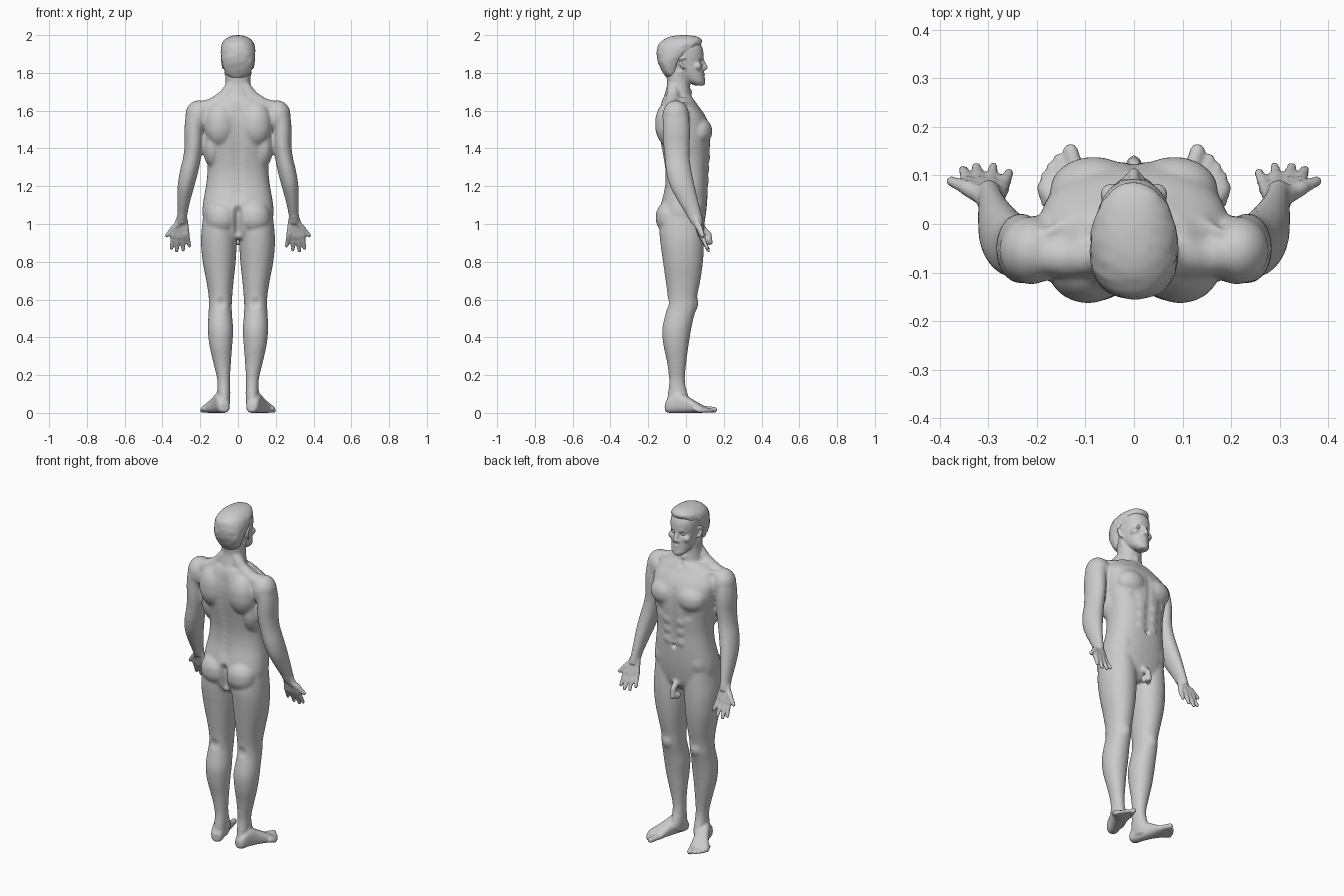
import bpy, bmesh, math
from mathutils import Vector, Matrix, kdtree, noise

ID = Matrix.Identity(4)


def skin(bm, rings):
    # bridge a stack of point rings and cap both ends
    rings = [[bm.verts.new(p) for p in ring] for ring in rings]
    n = len(rings[0])
    for a, b in zip(rings, rings[1:]):
        for k in range(n):
            bm.faces.new((a[k], a[(k + 1) % n], b[(k + 1) % n], b[k]))
    bm.faces.new(rings[0])
    bm.faces.new(rings[-1])


def spline(rows, steps=4):
    # Catmull-Rom interpolation through rows of numbers
    out = []
    for i in range(len(rows) - 1):
        a, b, c, d = (rows[max(i - 1, 0)], rows[i], rows[i + 1], rows[min(i + 2, len(rows) - 1)])
        for k in range(steps):
            t = k / steps
            out.append([0.5 * (2 * q + (r - p) * t + (2 * p - 5 * q + 4 * r - s) * t * t
                        + (3 * q - p - 3 * r + s) * t ** 3) for p, q, r, s in zip(a, b, c, d)])
    return out + [list(rows[-1])]


def loft(bm, rows, power=2.2, mat=ID, n=36):
    # rows: (z, x_min, x_max, y_min, y_max), superellipse sections
    unit = []
    for k in range(n):
        c, s = math.cos(2 * math.pi * k / n), math.sin(2 * math.pi * k / n)
        unit.append((math.copysign(abs(c) ** (2 / power), c), math.copysign(abs(s) ** (2 / power), s)))
    skin(bm, [[mat @ Vector(((x0 + x1) / 2 + (x1 - x0) / 2 * u, (y0 + y1) / 2 + (y1 - y0) / 2 * v, z))
               for u, v in unit] for z, x0, x1, y0, y1 in spline(rows)])


def capsule(bm, length, r0, r1, mat, n=12, h=4):
    # rounded rod along local z
    rings = []
    for r, z, sign in ((r0, 0, -1), (r1, length, 1)):
        for i in range(h):
            a = math.radians(86) * ((h - i) if sign < 0 else i + (length == 0)) / h
            rings.append([mat @ Vector((r * math.cos(a) * math.cos(2 * math.pi * k / n),
                                        r * math.cos(a) * math.sin(2 * math.pi * k / n),
                                        z + sign * r * math.sin(a))) for k in range(n)])
    skin(bm, rings)


def ball(bm, c, r, mat=ID):
    capsule(bm, 0, 1, 1, mat @ Matrix.LocRotScale(Vector(c), None, Vector(r)), 24, 7)


def chain(bm, pts, mat=ID):
    # rounded rods through (x, y, z, radius)
    for a, b in zip(pts, pts[1:]):
        d = Vector(b[:3]) - Vector(a[:3])
        capsule(bm, d.length, a[3], b[3],
                mat @ Matrix.LocRotScale(Vector(a[:3]), d.to_track_quat('Z', 'Y'), None))


def sym(rows):
    return [(z, -w, w, a, b) for z, w, a, b in rows]


def to_object(bm, name):
    bmesh.ops.recalc_face_normals(bm, faces=bm.faces)
    me = bpy.data.meshes.new(name)
    bm.to_mesh(me)
    bm.free()
    ob = bpy.data.objects.new(name, me)
    bpy.context.collection.objects.link(ob)
    me.shade_smooth()
    return ob


def bake(ob):
    dg = bpy.context.evaluated_depsgraph_get()
    me = bpy.data.meshes.new_from_object(ob.evaluated_get(dg))
    ob.modifiers.clear()
    ob.data = me


bm = bmesh.new()
# torso, neck and face
loft(bm, sym([(.92, .09, -.1, .06), (.97, .165, -.13, .09), (1.05, .188, -.14, .105), (1.12, .184, -.13, .112),
              (1.2, .17, -.112, .116), (1.28, .162, -.11, .118), (1.36, .167, -.122, .124), (1.44, .182, -.137, .128),
              (1.52, .193, -.146, .124), (1.58, .195, -.145, .098), (1.63, .165, -.135, .062), (1.67, .11, -.12, .035)]), 2.4)
loft(bm, sym([(1.6, .09, -.13, .04), (1.68, .073, -.115, .027), (1.74, .066, -.1, .02),
              (1.8, .066, -.105, .025), (1.87, .066, -.11, .02)]))
loft(bm, sym([(1.732, .024, .05, .09), (1.75, .044, .01, .1), (1.775, .056, -.03, .097), (1.81, .066, -.08, .094),
              (1.85, .073, -.11, .089), (1.89, .078, -.12, .093), (1.93, .079, -.12, .088), (1.96, .068, -.1, .07),
              (1.985, .04, -.06, .03)]))
# nose, lips and chin
chain(bm, [(0, .086, 1.87, .009), (0, .106, 1.828, .011)])
chain(bm, [(-.013, .095, 1.822, .009), (.013, .095, 1.822, .009)])
chain(bm, [(-.022, .084, 1.786, .006), (0, .096, 1.79, .008), (.022, .084, 1.786, .006)])
chain(bm, [(-.017, .084, 1.776, .006), (0, .095, 1.774, .008), (.017, .084, 1.776, .006)])
ball(bm, (0, .083, 1.747), (.024, .02, .016))
# groin
chain(bm, [(0, .09, .975, .02), (0, .12, .945, .018), (0, .128, .9, .016)])

FOOT = [(0, -.02, .02, .008, .05), (.02, -.034, .034, 0, .08), (.07, -.036, .036, 0, .11), (.12, -.037, .042, 0, .088),
        (.17, -.038, .056, 0, .06), (.205, -.04, .067, 0, .041), (.225, -.034, .055, .004, .03)]
LEG = [(1.08, .04, .18, -.12, .085), (.98, .01, .192, -.14, .093), (.9, .007, .196, -.136, .095), (.8, .012, .187, -.122, .09),
       (.7, .023, .168, -.108, .076), (.62, .03, .156, -.098, .06), (.56, .033, .155, -.1, .056), (.5, .03, .158, -.115, .04),
       (.44, .025, .16, -.126, .027), (.36, .03, .152, -.12, .014), (.27, .037, .132, -.101, .002), (.18, .042, .111, -.09, -.006),
       (.12, .041, .109, -.093, .003), (.06, .042, .108, -.1, .02), (.02, .05, .1, -.095, .0)]
ARM = [(1.63, .17, .24, -.1, -.01), (1.58, .17, .274, -.12, .013), (1.5, .182, .284, -.123, .022), (1.42, .186, .283, -.12, .02),
       (1.35, .196, .291, -.113, .02), (1.28, .21, .308, -.106, .03), (1.2, .231, .32, -.085, .047),
       (1.12, .253, .322, -.043, .066), (1.05, .268, .322, .0, .083), (1.0, .272, .326, .03, .092)]
# knuckle and tip of each finger
FINGERS = [((.272, .075, .945), (.257, .106, .884)), ((.295, .082, .937), (.29, .118, .862)),
           ((.319, .084, .934), (.325, .118, .858)), ((.342, .083, .94), (.352, .112, .872))]

for s in (1, -1):
    M = Matrix.Diagonal((s, 1, 1, 1))
    # legs and feet
    loft(bm, LEG, 2.1, M)
    a = math.radians(18)
    d, r = Vector((math.sin(a), math.cos(a), 0)), Vector((math.cos(a), -math.sin(a), 0))
    F = M @ Matrix(((r.x, 0, d.x, .07), (r.y, 0, d.y, -.108), (0, 1, 0, 0), (0, 0, 0, 1)))
    loft(bm, FOOT, 2.6, F)
    for x, t0, t1, w in ((-.022, .2, .264, .016), (.006, .2, .256, .012), (.026, .195, .244, .0115),
                         (.044, .19, .23, .011), (.058, .18, .212, .011)):
        chain(bm, [(x, .022, t0, w * 1.1), (x, w, t1, w)], F)
    ball(bm, (.076, -.045, .11), (.037, .022, .022), M)
    # arms and hands
    loft(bm, ARM, 2, M)
    for k, tip in FINGERS:
        wrist = (.298 + (k[0] - .307) * .45, .055, 1.02)
        chain(bm, [(*wrist, .018), (*k, .0165), (*[(p + q) / 2 for p, q in zip(k, tip)], .0125), (*tip, .01)], M)
    chain(bm, [(.31, .055, 1.005, .02), (.345, .075, .972, .017), (.377, .088, .939, .011)], M)
    # shoulders: trapezius, deltoid and collarbone
    chain(bm, [(.03, -.065, 1.73, .035), (.07, -.07, 1.675, .036), (.13, -.07, 1.628, .042), (.2, -.06, 1.604, .046)], M)
    ball(bm, (.212, -.054, 1.57), (.068, .072, .085), M)
    chain(bm, [(.02, .032, 1.638, .012), (.1, .028, 1.635, .011), (.18, -.02, 1.635, .012)], M)
    # chest, shoulder blade, side muscle and buttock
    ball(bm, (.083, .07, 1.49), (.092, .07, .075), M)
    ball(bm, (.095, -.09, 1.53), (.085, .075, .12), M)
    ball(bm, (.135, -.04, 1.43), (.055, .08, .13), M)
    ball(bm, (.085, -.085, 1.035), (.088, .077, .09), M)
    ball(bm, (.016, .1, .905), (.018, .02, .024), M)
    # cheek, neck tendon and ear
    ball(bm, (.045, .06, 1.835), (.025, .024, .022), M)
    chain(bm, [(.06, -.03, 1.8, .014), (.018, .025, 1.65, .01)], M)
    chain(bm, [(.078, -.012, 1.825, .007), (.084, -.03, 1.85, .007), (.087, -.032, 1.875, .006), (.082, -.01, 1.88, .006)], M)

body = to_object(bm, "body")
rm = body.modifiers.new("skin", 'REMESH')
rm.mode, rm.voxel_size = 'VOXEL', .0065
bake(body)

# blend the large forms, keep hands, feet and face crisp
vg = body.vertex_groups.new(name="soft")
vg.add([v.index for v in body.data.vertices
        if .12 < v.co.z < 1.7 and not (abs(v.co.x) > .24 and v.co.z < 1.04)], 1, 'REPLACE')
for it, grp in ((16, "soft"), (2, "")):
    sm = body.modifiers.new("smooth", 'SMOOTH')
    sm.factor, sm.iterations, sm.vertex_group = .5, it, grp
bake(body)

# sculpt strokes: centre, radius, push
strokes = [((.031, .088, 1.862), .021, (0, -.013, 0)), ((.03, .094, 1.882), .02, (0, .004, 0)),
           ((0, .1, 1.782), .012, (0, -.003, 0)), ((0, .116, 1.2), .02, (0, -.02, 0)),
           ((.092, .055, .575), .045, (0, .008, 0)), ((.09, -.1, .58), .04, (0, .008, 0)),
           ((0, .03, 1.645), .03, (0, -.012, 0)), ((.14, .08, 1.1), .05, (0, .006, 0)),
           ((.09, .12, 1.4), .04, (0, -.006, 0)), ((0, .028, 1.7), .025, (0, .008, 0))]
strokes += [((0, -.135, 1.15 + .035 * i), .05, (0, .005, 0)) for i in range(14)]
strokes += [((0, -.135, .94 + .015 * i), .032, (0, .012, 0)) for i in range(10)]
strokes += [((0, .125, 1.24 + .03 * i), .03, (0, -.004, 0)) for i in range(11)]
strokes += [((.045, .118, 1.23 + .06 * i), .035, (0, .006, 0)) for i in range(3)]
vs = body.data.vertices
kd = kdtree.KDTree(len(vs))
for v in vs:
    kd.insert(v.co, v.index)
kd.balance()
for c, rad, push in strokes:
    for s in ((1, -1) if c[0] else (1,)):
        for co, i, dist in kd.find_range((c[0] * s, c[1], c[2]), rad):
            vs[i].co += Vector(push) * (1 - (dist / rad) ** 2) ** 2
body.data.shade_smooth()

# eyes
for s, name in ((1, "eye_right"), (-1, "eye_left")):
    bm = bmesh.new()
    ball(bm, (.031 * s, .066, 1.862), (.015, .014, .01))
    to_object(bm, name)

# hair cap with combed ripples
bm = bmesh.new()
loft(bm, sym([(1.775, .04, -.103, -.04), (1.8, .066, -.122, -.04), (1.85, .083, -.146, -.022), (1.89, .09, -.154, .02),
              (1.93, .09, -.152, .06), (1.96, .082, -.138, .083), (1.982, .062, -.108, .078), (1.995, .035, -.07, .045),
              (2.0, .006, -.02, -.005)]), 2.2, n=80)
for v in bm.verts:
    if v.co.z < 1.994:
        k = noise.noise(Vector((v.co.x * 18, v.co.y * 60, v.co.z * 45)))
        v.co += Vector((v.co.x, v.co.y + .03, 0)).normalized() * k * .003
to_object(bm, "hair")
